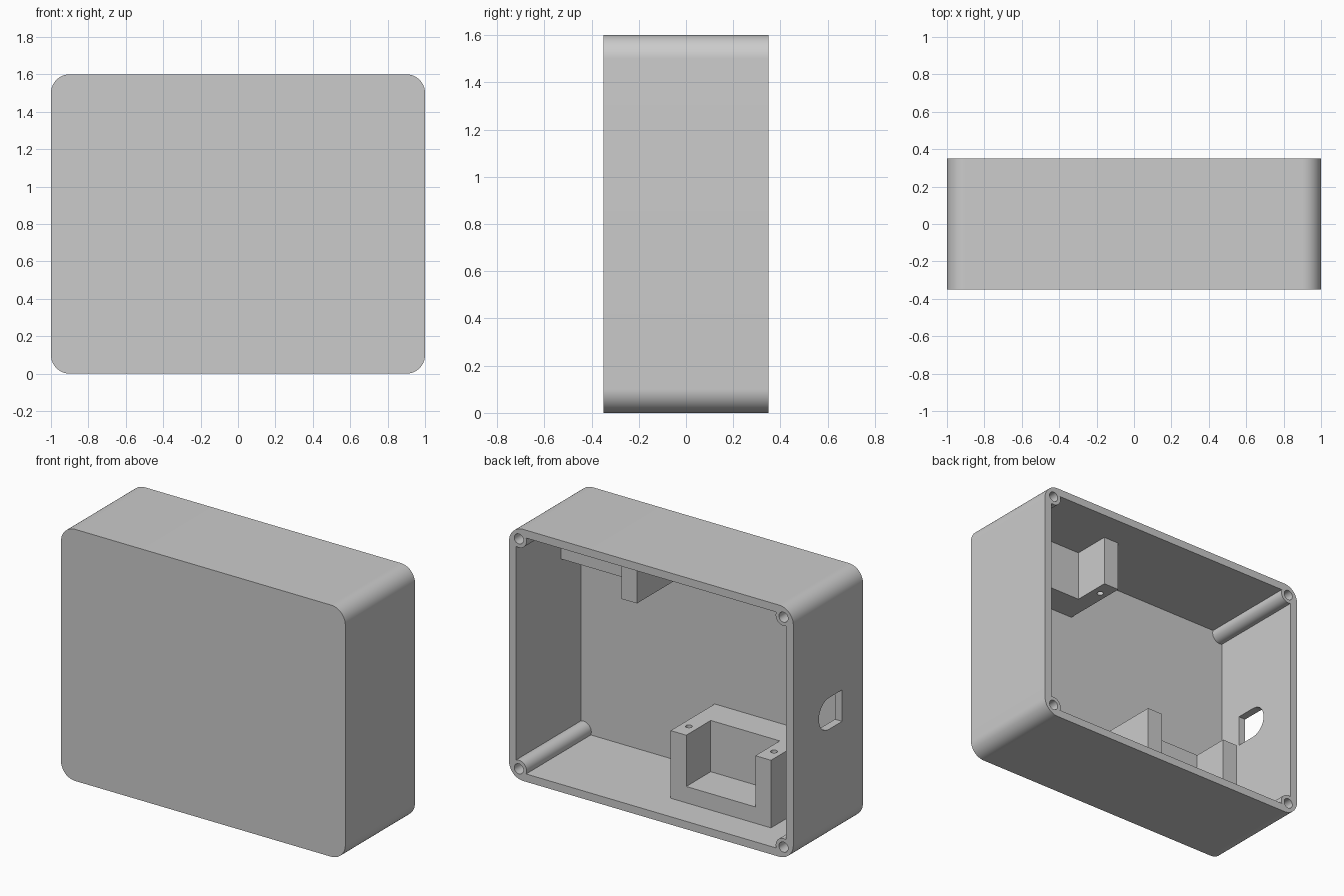
import bpy, bmesh, math
from mathutils import Matrix, Vector

if "Cube" in bpy.data.objects:
    bpy.data.objects.remove(bpy.data.objects["Cube"], do_unlink=True)

W, D, H = 1.0, 0.35, 1.6      # half width, half depth, height
WALL, CORNER = 0.05, 0.1

grey = bpy.data.materials.new("light_grey_plastic")
grey.use_nodes = True
colour = (0.6, 0.6, 0.6, 1.0)
grey.diffuse_color = colour
grey.node_tree.nodes["Principled BSDF"].inputs["Base Color"].default_value = colour


def finish(name, bm):
    bmesh.ops.recalc_face_normals(bm, faces=bm.faces)
    mesh = bpy.data.meshes.new(name)
    bm.to_mesh(mesh)
    bm.free()
    mesh.materials.append(grey)
    obj = bpy.data.objects.new(name, mesh)
    bpy.context.collection.objects.link(obj)
    return obj


def block(name, low, high):
    low, high = Vector(low), Vector(high)
    bm = bmesh.new()
    bmesh.ops.create_cube(bm, size=1)
    for v in bm.verts:
        v.co = [(a + b) / 2 + c * (b - a) for a, b, c in zip(low, high, v.co)]
    return finish(name, bm)


def rod(name, centre, radius, length, axis, segments=32):
    bm = bmesh.new()
    turn = Matrix.Rotation(math.pi / 2, 4, "X") if axis == "Y" else Matrix()
    bmesh.ops.create_cone(bm, cap_ends=True, segments=segments, radius1=radius,
                          radius2=radius, depth=length,
                          matrix=Matrix.Translation(centre) @ turn)
    return finish(name, bm)


def prism(name, points, direction):
    bm = bmesh.new()
    face = bm.faces.new([bm.verts.new(p) for p in points])
    made = bmesh.ops.extrude_face_region(bm, geom=[face])["geom"]
    bmesh.ops.translate(bm, vec=direction,
                        verts=[g for g in made if isinstance(g, bmesh.types.BMVert)])
    return finish(name, bm)


def cut(target, cutter):
    cutter.hide_render = True
    mod = target.modifiers.new("cut", "BOOLEAN")
    mod.operation, mod.solver, mod.object = "DIFFERENCE", "EXACT", cutter
    bpy.context.view_layer.objects.active = target
    with bpy.context.temp_override(object=target, active_object=target):
        bpy.ops.object.modifier_apply(modifier=mod.name)
    bpy.data.objects.remove(cutter, do_unlink=True)


# Rounded outer body
outline = []
for i, (sx, sz) in enumerate([(1, 1), (-1, 1), (-1, -1), (1, -1)]):
    for k in range(17):
        a = (i + k / 16) * math.pi / 2
        outline.append((sx * (W - CORNER) + CORNER * math.cos(a), -D,
                        H / 2 + sz * (H / 2 - CORNER) + CORNER * math.sin(a)))
enclosure = prism("enclosure", outline, (0, 2 * D, 0))

# Inner space, open at the back, minus the parts that stay solid
cavity = block("cavity", (WALL - W, WALL - D, WALL), (W - WALL, D + 0.1, H - WALL))

inset = 0.069
corners = [(sx * (W - inset), z) for sx in (-1, 1) for z in (inset, H - inset)]
for x, z in corners:
    cut(cavity, rod("screw_boss", (x, 0, z), 0.055, 1.2, "Y"))

# Two U-shaped holders: one on the floor, one hanging from the ceiling
POST, FRONT, NOTCH = 0.11, 0.143, -0.103


def holder(x0, x1, z0, z1, n0, n1):
    body = block("holder", (x0, -0.4, z0), (x1, FRONT, z1))
    cut(body, block("notch", (x0 + POST, NOTCH, n0), (x1 - POST, 0.5, n1)))
    cut(cavity, body)


LOW_TOP, HIGH_BOTTOM = 0.48, 1.225
holder(-0.698, 0.008, -0.1, LOW_TOP, 0.154, 1)
holder(0.245, W + 0.1, HIGH_BOTTOM, H + 0.1, 1, H - WALL + 0.02)

cut(enclosure, cavity)

# Screw holes in the corner bosses
for x, z in corners:
    cut(enclosure, rod("screw_hole", (x, D, z), 0.032, 0.6, "Y"))

# Small holes in the holder posts
for x, z in [(-0.045, LOW_TOP), (-0.643, LOW_TOP),
             (0.298, HIGH_BOTTOM), (0.897, HIGH_BOTTOM)]:
    cut(enclosure, rod("post_hole", (x, 0.035, z), 0.02, 0.4, "Z", 20))

# D-shaped cable opening through one side wall
mid, r = H / 2, 0.1
opening = [(-W - 0.1, -0.14, mid - r), ]
for k in range(25):
    a = -math.pi / 2 + math.pi * k / 24
    opening.append((-W - 0.1, -0.007 + r * math.cos(a), mid + r * math.sin(a)))
opening.append((-W - 0.1, -0.14, mid + r))
cut(enclosure, prism("cable_opening", opening, (0.2, 0, 0)))

# Smooth rounded faces, sharp edges kept
bpy.ops.object.select_all(action="DESELECT")
enclosure.select_set(True)
bpy.context.view_layer.objects.active = enclosure
bpy.ops.object.shade_smooth_by_angle(angle=math.radians(30))
